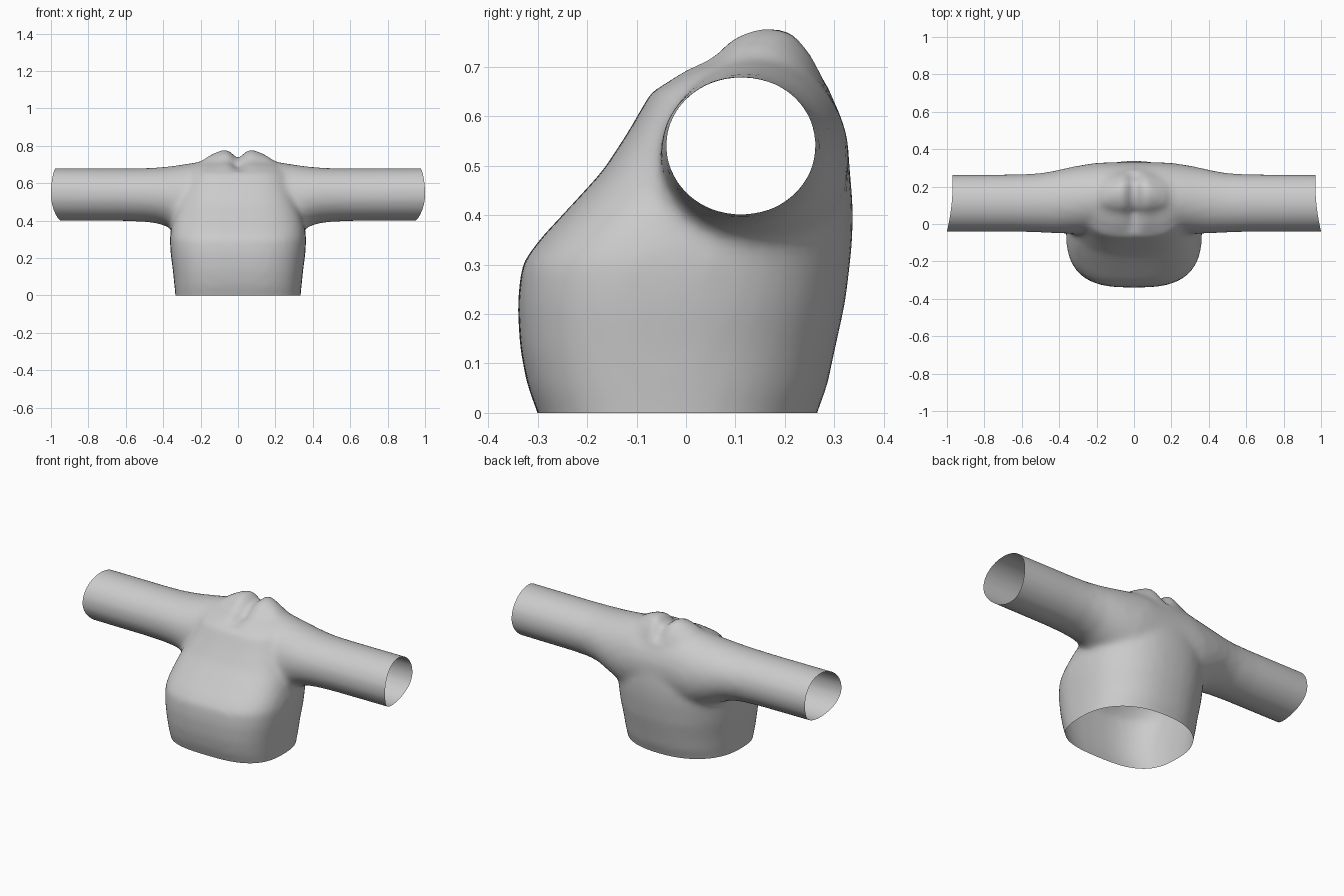
import bpy, bmesh, math
from mathutils import Vector

cube = bpy.data.objects.get("Cube")
if cube:
    bpy.data.objects.remove(cube)

SEGMENTS = 40


def curve(c, s, n):
    """Point on a superellipse quadrant with exponent n."""
    def p(v):
        return math.copysign(abs(v) ** (2 / n), v)
    return p(c), p(s)


def loft(name, rings):
    """Closed solid skinned through a list of rings."""
    bm = bmesh.new()
    loops = [[bm.verts.new(p) for p in ring] for ring in rings]
    for a, b in zip(loops, loops[1:]):
        for i in range(len(a)):
            j = (i + 1) % len(a)
            bm.faces.new((a[i], a[j], b[j], b[i]))
    bm.faces.new(loops[0])
    bm.faces.new(loops[-1])
    bmesh.ops.recalc_face_normals(bm, faces=bm.faces)
    mesh = bpy.data.meshes.new(name)
    bm.to_mesh(mesh)
    bm.free()
    obj = bpy.data.objects.new(name, mesh)
    bpy.context.collection.objects.link(obj)
    return obj


def torso_ring(z, half, front, back):
    # Boxy belly in front, rounder back
    mid = (front + back) / 2 - 0.02
    ring = []
    for i in range(SEGMENTS):
        t = math.tau * i / SEGMENTS
        c, s = math.cos(t), math.sin(t)
        n = 2.9 if s < 0 else 2.3
        x, y = curve(c, s, n)
        ring.append((half * x, mid + y * ((mid - front) if s < 0 else (back - mid)), z))
    return ring


def sleeve_ring(x, front, back, low, high):
    ring = []
    for i in range(SEGMENTS):
        t = math.tau * i / SEGMENTS
        ring.append((x, (front + back) / 2 + (back - front) / 2 * math.cos(t),
                     (low + high) / 2 + (high - low) / 2 * math.sin(t)))
    return ring


# Torso: height, half width, front, back
torso = [(-0.1, 0.33, -0.27, 0.24), (0, 0.335, -0.3, 0.265), (0.05, 0.34, -0.32, 0.285),
         (0.13, 0.348, -0.336, 0.302), (0.22, 0.36, -0.341, 0.322), (0.3, 0.365, -0.333, 0.332),
         (0.35, 0.36, -0.297, 0.337), (0.42, 0.345, -0.232, 0.338), (0.49, 0.32, -0.168, 0.332),
         (0.57, 0.29, -0.116, 0.317), (0.65, 0.26, -0.07, 0.292), (0.69, 0.235, 0.0, 0.272),
         (0.715, 0.2, 0.065, 0.258), (0.745, 0.16, 0.085, 0.235), (0.77, 0.11, 0.14, 0.215)]
body = loft("shirt", [torso_ring(*r) for r in torso])

# Sleeves and shoulders as one tube: x, front, back, low, high
half = [(0.15, -0.05, 0.33, 0.3, 0.725), (0.22, -0.05, 0.325, 0.3, 0.712),
        (0.3, -0.052, 0.312, 0.33, 0.7), (0.36, -0.052, 0.3, 0.358, 0.691),
        (0.42, -0.05, 0.286, 0.383, 0.685), (0.5, -0.046, 0.272, 0.394, 0.681),
        (0.62, -0.042, 0.266, 0.398, 0.68), (1.1, -0.041, 0.263, 0.4, 0.682)]
tube = [sleeve_ring(-x, *r) for x, *r in reversed(half)] + [sleeve_ring(*r) for r in half]
sleeves = loft("sleeve_tube", tube)
sleeves.hide_render = True

# Merge into one soft cloth surface
union = body.modifiers.new("union", 'BOOLEAN')
union.operation = 'UNION'
union.solver = 'EXACT'
union.object = sleeves
remesh = body.modifiers.new("remesh", 'REMESH')
remesh.mode = 'VOXEL'
remesh.voxel_size = 0.018
soften = body.modifiers.new("soften", 'SMOOTH')
soften.factor = 0.5
soften.iterations = 9
graph = bpy.context.evaluated_depsgraph_get()
mesh = bpy.data.meshes.new_from_object(body.evaluated_get(graph))
body.modifiers.clear()
body.data = mesh
bpy.data.objects.remove(sleeves)

# Open the hem and cuffs
bm = bmesh.new()
bm.from_mesh(mesh)
for co, normal in (((0, 0, 0), (0, 0, -1)), ((1, 0, 0), (1, 0, 0)), ((-1, 0, 0), (-1, 0, 0))):
    bmesh.ops.bisect_plane(bm, geom=bm.verts[:] + bm.edges[:] + bm.faces[:],
                           plane_co=Vector(co), plane_no=Vector(normal), clear_outer=True)

for v in bm.verts:
    x, y, z = v.co
    # Slanted cuffs
    t = max(0, (abs(x) - 0.85) / 0.15)
    a, b = (z - 0.54) / 0.14, (y - 0.11) / 0.15
    pull = 0.015 * (1 + b) + 0.01 * a * a + 0.025 * max(0, -a) ** 2
    v.co.x -= math.copysign(t * pull, x)
    # Collar notch and the dent below it
    if z > 0.66:
        k = min(1, (z - 0.66) / 0.06)
        v.co.z -= 0.032 * k * math.exp(-(x / 0.035) ** 2)
        v.co.z += 0.008 * k * math.exp(-((abs(x) - 0.07) / 0.04) ** 2)
bm.to_mesh(mesh)
bm.free()

# Cloth colour
cloth = bpy.data.materials.new("light_grey_cloth")
cloth.use_nodes = True
colour = (0.6, 0.6, 0.6, 1)
cloth.diffuse_color = colour
cloth.node_tree.nodes["Principled BSDF"].inputs["Base Color"].default_value = colour
mesh.materials.clear()
mesh.materials.append(cloth)
for p in mesh.polygons:
    p.material_index = 0
    p.use_smooth = True
